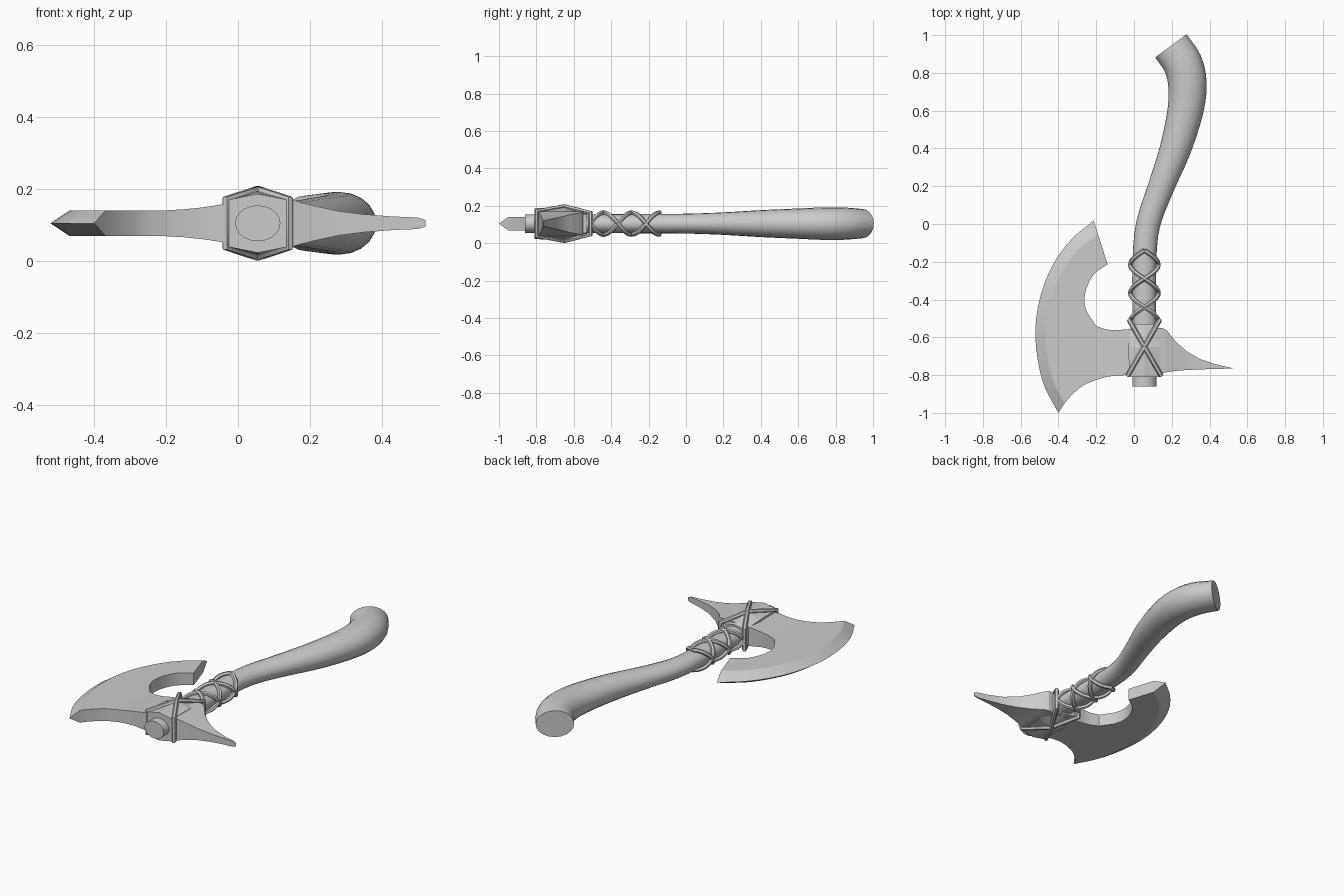
import bpy, bmesh, math
from mathutils import Vector

if "Cube" in bpy.data.objects:
    bpy.data.objects.remove(bpy.data.objects["Cube"])

CZ = 0.105   # mid plane height
CX = 0.055   # head axis

grey = bpy.data.materials.new("plain grey")
grey.use_nodes = True
grey.diffuse_color = (0.6, 0.6, 0.6, 1)
grey.node_tree.nodes["Principled BSDF"].inputs["Base Color"].default_value = (0.6, 0.6, 0.6, 1)


def add_mesh(name, bm, angle=None):
    bmesh.ops.remove_doubles(bm, verts=bm.verts, dist=1e-5)
    bmesh.ops.recalc_face_normals(bm, faces=bm.faces)
    me = bpy.data.meshes.new(name)
    bm.to_mesh(me)
    bm.free()
    ob = bpy.data.objects.new(name, me)
    bpy.context.collection.objects.link(ob)
    me.materials.append(grey)
    if angle:
        smooth(ob, angle)
    return ob


def smooth(ob, angle):
    bpy.ops.object.select_all(action='DESELECT')
    ob.select_set(True)
    bpy.context.view_layer.objects.active = ob
    bpy.ops.object.shade_smooth_by_angle(angle=math.radians(angle))


def spline(points, steps):
    """Catmull-Rom curve through the points."""
    p = [Vector(q) for q in points]
    p = [2 * p[0] - p[1]] + p + [2 * p[-1] - p[-2]]
    out = []
    for a, b, c, d in zip(p, p[1:], p[2:], p[3:]):
        for i in range(steps):
            t = i / steps
            out.append(0.5 * (2 * b + (c - a) * t + (2 * a - 5 * b + 4 * c - d) * t ** 2
                              + (3 * b - a - 3 * c + d) * t ** 3))
    return out + [p[-2]]


def loft(bm, rings):
    """Skin a list of closed rings and cap both ends."""
    vs = [[bm.verts.new(co) for co in r] for r in rings]
    n = len(vs[0])
    for a, b in zip(vs, vs[1:]):
        for i in range(n):
            j = (i + 1) % n
            bm.faces.new((a[i], a[j], b[j], b[i]))
    bm.faces.new(vs[0])
    bm.faces.new(vs[-1])


def tube(name, points, radius, closed=False):
    """Round cord along a polyline."""
    cu = bpy.data.curves.new(name, 'CURVE')
    cu.dimensions = '3D'
    cu.bevel_depth = radius
    cu.bevel_resolution = 1
    cu.use_fill_caps = True
    sp = cu.splines.new('POLY')
    sp.points.add(len(points) - 1)
    for q, co in zip(sp.points, points):
        q.co = (*co, 1)
    sp.use_cyclic_u = closed
    tmp = bpy.data.objects.new(name + "_path", cu)
    bpy.context.collection.objects.link(tmp)
    bpy.context.view_layer.update()
    me = bpy.data.meshes.new_from_object(tmp.evaluated_get(bpy.context.evaluated_depsgraph_get()))
    bpy.data.objects.remove(tmp)
    me.name = name
    me.materials.clear()
    me.materials.append(grey)
    ob = bpy.data.objects.new(name, me)
    bpy.context.collection.objects.link(ob)
    smooth(ob, 50)


# Handle: x, y, half width, half height
path = spline([(CX, -0.86, 0.063, 0.05), (CX, -0.5, 0.063, 0.05), (CX, -0.2, 0.063, 0.052),
               (0.075, 0, 0.064, 0.053), (0.145, 0.2, 0.07, 0.06), (0.22, 0.4, 0.083, 0.072),
               (0.272, 0.6, 0.095, 0.081), (0.283, 0.74, 0.102, 0.087),
               (0.258, 0.85, 0.104, 0.086), (0.195, 0.943, 0.103, 0.078)], 3)
rings = []
for i, s in enumerate(path):
    d = path[min(i + 1, len(path) - 1)] - path[max(i - 1, 0)]
    side = Vector((d[1], -d[0], 0)).normalized()
    mid = Vector((s[0], s[1], CZ))
    rings.append([mid + side * s[2] * math.cos(a) + Vector((0, 0, s[3] * math.sin(a)))
                  for a in (k * math.tau / 20 for k in range(20))])
bm = bmesh.new()
loft(bm, rings)
add_mesh("handle", bm, 50)

# Hub: six-sided sleeve around the handle, y, half width, wall height, ridge height
bm = bmesh.new()
loft(bm, [[(CX + x, y, CZ + z) for x, z in ((w, h), (0, p), (-w, h), (-w, -h), (0, -p), (w, -h))]
          for y, w, h, p in ((-0.81, 0.08, 0.066, 0.082), (-0.65, 0.085, 0.066, 0.09),
                             (-0.53, 0.07, 0.048, 0.06))])
add_mesh("hub", bm)

# Neck and back spike: x, front y, rear y, half thickness
stations = [(-0.2, -0.825, -0.54, 0.036), (-0.15, -0.81, -0.558, 0.039), (-0.1, -0.803, -0.563, 0.044),
            (-0.04, -0.8, -0.558, 0.053), (CX, -0.8, -0.55, 0.064), (0.155, -0.788, -0.552, 0.064),
            (0.175, -0.784, -0.565, 0.058), (0.22, -0.778, -0.622, 0.047), (0.28, -0.773, -0.675, 0.034),
            (0.35, -0.77, -0.715, 0.025), (0.43, -0.767, -0.742, 0.019), (0.5, -0.766, -0.758, 0.016),
            (0.522, -0.766, -0.763, 0.009)]
bm = bmesh.new()
loft(bm, [[(x, a, CZ - h), (x, b, CZ - h), (x, b, CZ + h), (x, a, CZ + h)] for x, a, b, h in stations])
add_mesh("neck_and_spike", bm, 25)

# Blade: flat cheeks between the bevel line and the inner contour, plus the ground edge
H = 0.036
edge = spline([(-0.4, -1), (-0.485, -0.83), (-0.522, -0.6), (-0.5, -0.4),
               (-0.432, -0.22), (-0.33, -0.08), (-0.213, 0.018)], 4)
bevel = spline([(-0.368, -0.95), (-0.435, -0.81), (-0.468, -0.6), (-0.447, -0.41),
                (-0.385, -0.26), (-0.3, -0.14), (-0.19, -0.055)], 4)
inner = spline([(-0.14, -0.213), (-0.215, -0.27), (-0.257, -0.36), (-0.255, -0.45), (-0.2, -0.54)], 4)
lower = spline([(-0.2, -0.825), (-0.27, -0.855), (-0.33, -0.905)], 3)
outline = bevel + inner + lower
bm = bmesh.new()
top = [bm.verts.new((p.x, p.y, CZ + H)) for p in outline]
low = [bm.verts.new((p.x, p.y, CZ - H)) for p in outline]
rim = [bm.verts.new((p.x, p.y, CZ)) for p in edge]
bm.faces.new(top)
bm.faces.new(low)
for i in range(len(outline)):
    j = (i + 1) % len(outline)
    if j and j < len(rim):
        bm.faces.new((top[i], top[j], rim[j], rim[i]))
        bm.faces.new((low[i], low[j], rim[j], rim[i]))
    else:
        bm.faces.new((top[i], top[j], low[j], low[i]))
for k in (0, len(rim) - 1):
    bm.faces.new((top[k], rim[k], low[k]))
add_mesh("blade", bm, 25)

# Hub straps: two crossed loops, mirrored about the handle axis
for s, label in ((1, "left"), (-1, "right")):
    half = [(-0.087, -0.8, 0.066), (0, -0.65, 0.092), (0.08, -0.51, 0.058)]
    loop = half + [(x, y, -z) for x, y, z in reversed(half)]
    tube("hub_strap_" + label, [(CX + s * x, y, CZ + z) for x, y, z in loop], 0.013, True)

# Handle wrap: four cords winding both ways from the top and the bottom
for turn in (1, -1):
    for start in (1, -1):
        pts = []
        for i in range(31):
            t = i / 30
            a = start * math.pi / 2 + turn * t * 2.5 * math.pi
            pts.append((CX + 0.075 * math.cos(a), -0.14 - 0.375 * t, CZ + 0.059 * math.sin(a)))
        tube("grip_cord", pts, 0.012)
